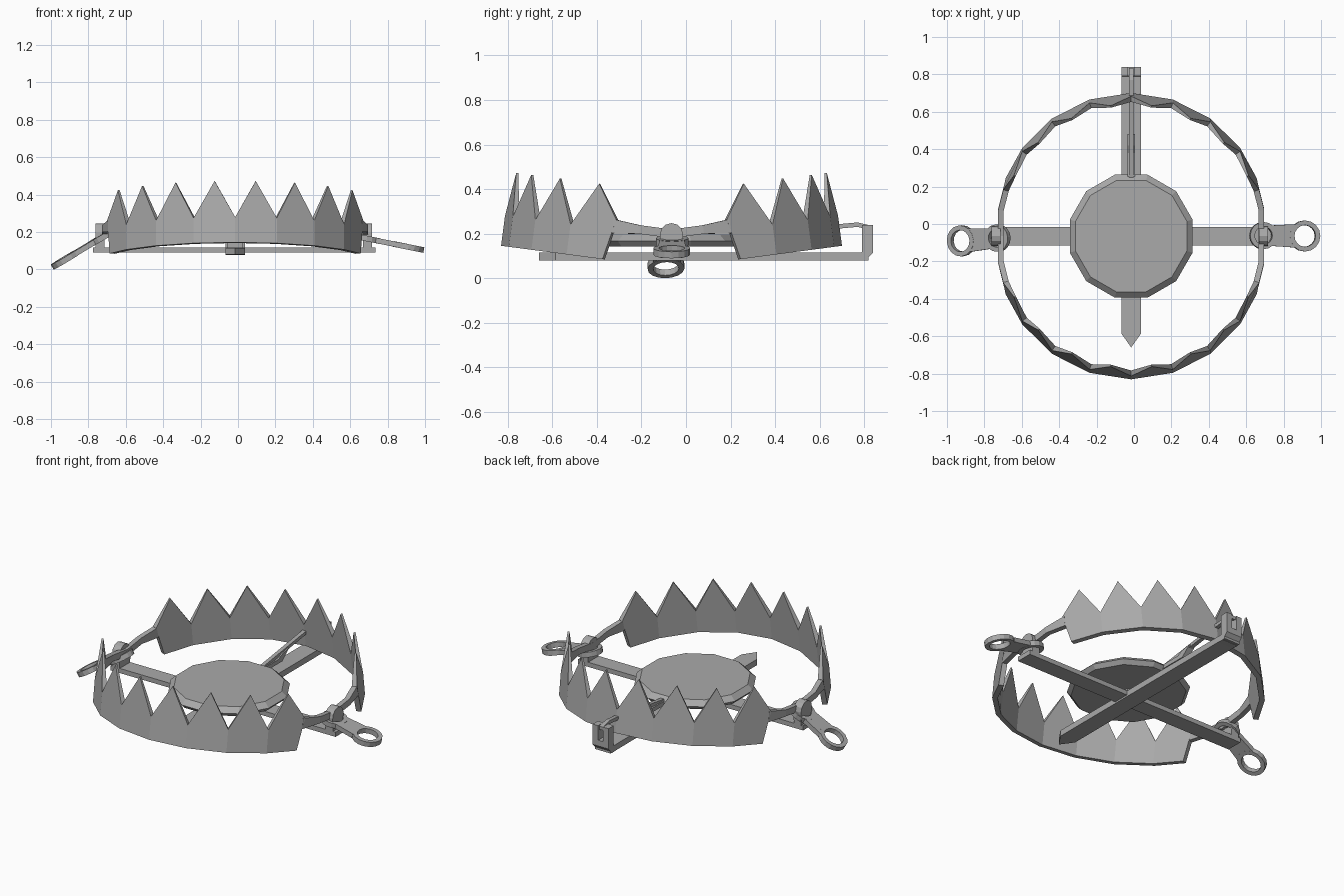
import bpy, bmesh, math
from mathutils import Matrix, Vector

if "Cube" in bpy.data.objects:
    bpy.data.objects.remove(bpy.data.objects["Cube"])

CX, CY = -0.015, -0.065          # centre of the trap
R, THICK = 0.72, 0.03            # jaw radius and wall thickness

steel = bpy.data.materials.new("grey steel")
steel.use_nodes = True
GREY = (0.4, 0.4, 0.4, 1)
steel.diffuse_color = GREY
steel.node_tree.nodes["Principled BSDF"].inputs["Base Color"].default_value = GREY


def finish(name, bm, matrix=None):
    bmesh.ops.remove_doubles(bm, verts=bm.verts, dist=0.0001)
    bmesh.ops.recalc_face_normals(bm, faces=bm.faces)
    mesh = bpy.data.meshes.new(name)
    bm.to_mesh(mesh)
    bm.free()
    mesh.materials.append(steel)
    obj = bpy.data.objects.new(name, mesh)
    bpy.context.collection.objects.link(obj)
    if matrix:
        obj.matrix_world = matrix
    return obj


def loft(bm, sections):
    """Skin a chain of equal closed sections and cap both ends."""
    loops = [[bm.verts.new(p) for p in s] for s in sections]
    n = len(loops[0])
    for a, b in zip(loops, loops[1:]):
        for i in range(n):
            j = (i + 1) % n
            bm.faces.new((a[i], a[j], b[j], b[i]))
    bm.faces.new(loops[0])
    bm.faces.new(loops[-1])


def prism(bm, outline, axis, low, high):
    """Extrude a 2D outline along x, y or z."""
    def place(p, d):
        q = list(p)
        q.insert("xyz".index(axis), d)
        return q
    loft(bm, [[place(p, d) for p in outline] for d in (low, high)])


def rect(x0, x1, y0, y1):
    return [(x0, y0), (x1, y0), (x1, y1), (x0, y1)]


def circle(x, y, r, n, start=0, sweep=2 * math.pi, closed=True):
    steps = n if closed else n - 1
    return [(x + r * math.cos(start + sweep * i / steps),
             y + r * math.sin(start + sweep * i / steps)) for i in range(n)]


# Toothed jaws, each tipped up a little about the hinge line
OFFSET, BOTTOM, VALLEY, TIP = 0.058, 0.044, 0.18, 0.378
ARM_LOW, ARM_TOP = 0.165, 0.228


def jaw_point(deg, inset, z):
    a = math.radians(deg)
    r = R - inset
    return Vector((r * math.sin(a), r * math.cos(a) + OFFSET, z))


def make_jaw(name, side):
    bm = bmesh.new()
    for k in range(-4, 4):
        ends = [18 * k, 18 * k + 18]
        walls = []
        for inset in (0, THICK):
            low, top = [], []
            for deg in ends:
                last = abs(deg) == 72
                low.append(jaw_point(deg * (0.955 if last else 1), inset, BOTTOM))
                top.append(jaw_point(deg, inset, ARM_TOP if last else VALLEY))
            tip = (top[0] + top[1]) / 2
            tip.z = TIP
            walls.append([low[0], low[1], top[1], tip, top[0]])
        outer, inner = walls
        # narrow each tooth to an edge at its tip
        middle = (outer[3] + inner[3]) / 2
        outer[3], inner[3] = outer[3].lerp(middle, 0.5), inner[3].lerp(middle, 0.8)
        vo = [bm.verts.new(p) for p in outer]
        vi = [bm.verts.new(p) for p in inner]
        bm.faces.new(vo)
        bm.faces.new(vi)
        for i in range(5):
            closing = (i == 1 and k == 3) or (i == 4 and k == -4)
            if i in (0, 2, 3) or closing:
                j = (i + 1) % 5
                bm.faces.new((vo[i], vo[j], vi[j], vi[i]))
    # slim arms reaching to the hinges
    for s in (-1, 1):
        sections = []
        for deg, low, top in ((71, ARM_LOW, ARM_TOP), (81, 0.178, 0.217)):
            sections.append([jaw_point(s * deg, i, z) for i, z in
                             ((0, low), (THICK, low), (THICK, top), (0, top))])
        sections.append([Vector((p.x, 0, p.z)) for p in sections[-1]])
        loft(bm, sections)
    tilt = Matrix.Rotation(math.radians(7.5), 4, "X")
    turn = Matrix.Rotation(0 if side > 0 else math.pi, 4, "Z")
    finish(name, bm, Matrix.Translation((CX, CY, 0)) @ turn @ tilt)


make_jaw("back_jaw", 1)
make_jaw("front_jaw", -1)

# Crossed base bars
bm = bmesh.new()
prism(bm, rect(-0.775, 0.735, CY - 0.05, CY + 0.05), "z", 0.09, 0.118)
finish("cross_bar", bm)

bm = bmesh.new()
x0, x1 = CX - 0.053, CX + 0.053
prism(bm, [(x0, 0.82), (x0, -0.585), (CX, -0.66), (x1, -0.585), (x1, 0.82)],
      "z", 0.08, 0.116)
finish("long_bar", bm)

# Forked upright at the back end, with a bevelled heel
bm = bmesh.new()
heel = [(0.76, 0.08), (0.805, 0.078), (0.84, 0.115), (0.84, 0.15), (0.79, 0.15), (0.79, 0.118)]
prism(bm, heel, "x", x0, x1)
for a, b in ((x0, CX - 0.016), (CX + 0.016, x1)):
    prism(bm, rect(0.79, 0.84, 0.15, 0.238), "x", a, b)
finish("latch_upright", bm)

# Trigger stick with its catch
bm = bmesh.new()
path = [(0.835, 0.225), (0.77, 0.24), (0.66, 0.23), (0.24, 0.17)]
stick = [(y, z + 0.01) for y, z in path] + [(y, z - 0.01) for y, z in reversed(path)]
prism(bm, stick, "x", CX - 0.012, CX + 0.012)
finish("trigger_stick", bm)

bm = bmesh.new()
prism(bm, [(0.22, 0.15), (0.42, 0.15), (0.48, 0.205), (0.42, 0.195), (0.38, 0.175), (0.22, 0.175)],
      "x", CX - 0.02, CX + 0.02)
finish("trigger_catch", bm)

# Twelve-sided pressure pan on a short post
bm = bmesh.new()
rings = ((0.318, 0.142), (0.34, 0.166), (0.308, 0.195))
loft(bm, [[(x, y, z) for x, y in circle(CX, CY, r, 12, math.pi / 12)] for r, z in rings])
prism(bm, rect(CX - 0.04, CX + 0.04, CY - 0.04, CY + 0.04), "z", 0.1, 0.15)
finish("pressure_pan", bm)


# Hinge posts and the sloping spring plates with a ring at each end
def annulus(bm, x, outer, inner, half):
    n = 16
    o, i = circle(x, 0, outer, n), circle(x, 0, inner, n)
    rings = [[bm.verts.new((*p, z)) for p in c] for c, z in
             ((o, -half), (o, half), (i, half), (i, -half))]
    for a, b in zip(rings, rings[1:] + rings[:1]):
        for k in range(n):
            m = (k + 1) % n
            bm.faces.new((a[k], a[m], b[m], b[k]))


def make_hinge(word, side, post_x, start, end):
    bm = bmesh.new()
    top = circle(CY, 0.195, 0.052, 7, 0, math.pi, False)
    prism(bm, top + [(CY - 0.05, 0.1), (CY + 0.05, 0.1)], "x", post_x - 0.025, post_x + 0.025)
    finish(word + "_hinge_post", bm)

    run = Vector(end) - Vector(start)
    length = run.length
    bm = bmesh.new()
    annulus(bm, 0, 0.073, 0.048, 0.015)
    annulus(bm, length, 0.083, 0.058, 0.015)
    prism(bm, [(0.048, -0.055), (length - 0.058, -0.062),
               (length - 0.058, 0.062), (0.048, 0.055)], "z", -0.014, 0.014)
    x = run.normalized()
    y = Vector((0, 0, 1)).cross(x).normalized()
    z = x.cross(y)
    matrix = Matrix((x, y, z)).transposed().to_4x4()
    finish(word + "_spring_plate", bm, Matrix.Translation(start) @ matrix)


make_hinge("right", -1, -0.738, (-0.73, -0.075, 0.17), (-0.922, -0.09, 0.055))
make_hinge("left", 1, 0.692, (0.69, -0.062, 0.165), (0.912, -0.064, 0.12))
